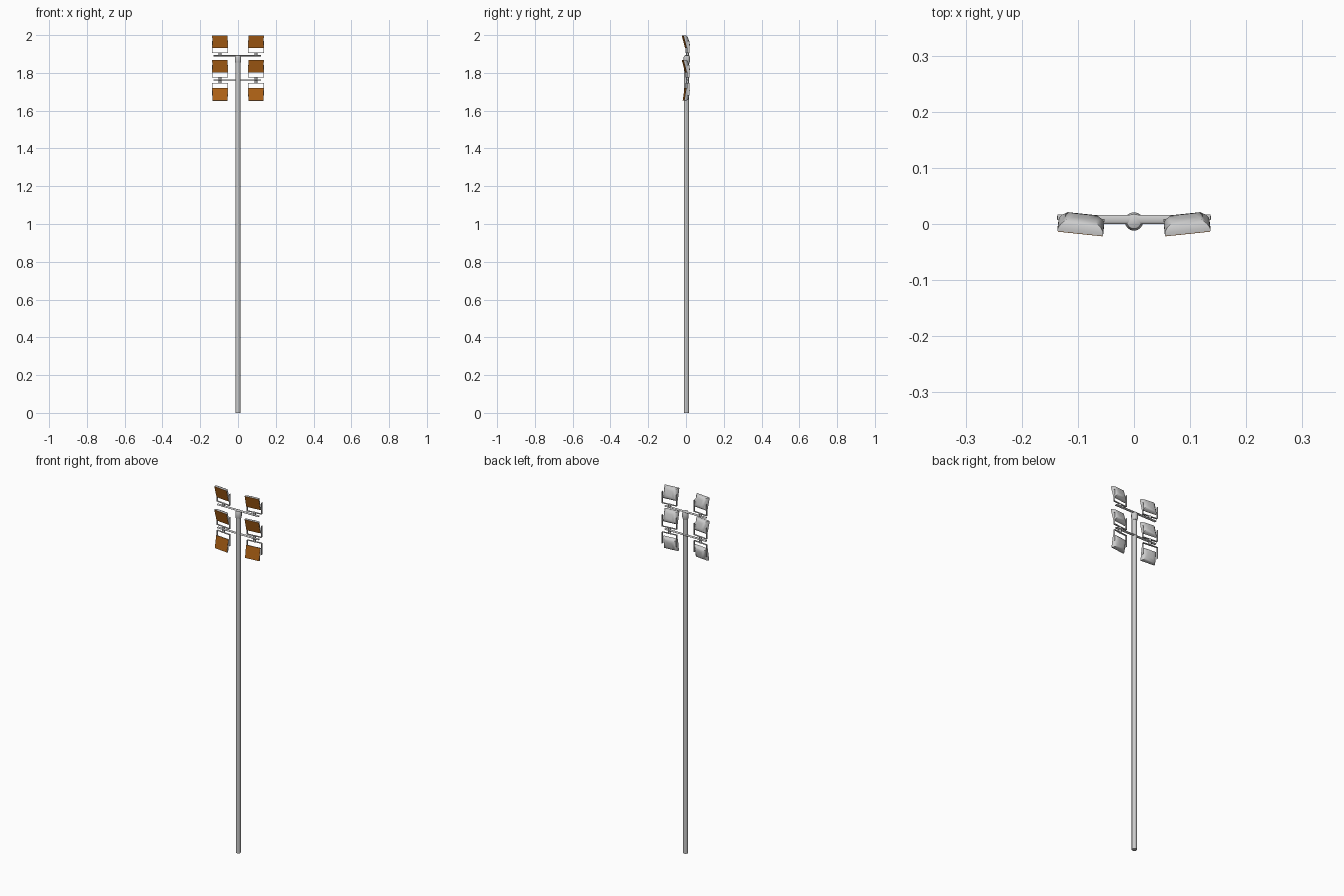
import bpy, bmesh, math
from mathutils import Matrix, Vector

if "Cube" in bpy.data.objects:
    bpy.data.objects.remove(bpy.data.objects["Cube"])

glass = bpy.data.materials.new("amber_glass")
glass.diffuse_color = (0.44, 0.125, 0.008, 1)
glass.use_nodes = True
glass.node_tree.nodes["Principled BSDF"].inputs["Base Color"].default_value = glass.diffuse_color
POLE_Y, BAR_Y, LAMP_X = 0.003, 0.008, -0.095


def finish(name, bm, mirror=False, mat=None, smooth=True):
    bmesh.ops.recalc_face_normals(bm, faces=bm.faces)
    me = bpy.data.meshes.new(name)
    bm.to_mesh(me)
    bm.free()
    ob = bpy.data.objects.new(name, me)
    bpy.context.collection.objects.link(ob)
    if mat:
        me.materials.append(mat)
    if mirror:
        ob.modifiers.new("Mirror", 'MIRROR')
    if smooth:
        bpy.ops.object.select_all(action='DESELECT')
        ob.select_set(True)
        bpy.context.view_layer.objects.active = ob
        bpy.ops.object.shade_smooth_by_angle(angle=math.radians(40))
    return ob


def loft(bm, rings):
    """Skin a list of equal-length point rings and cap both ends."""
    vs = [[bm.verts.new(p) for p in r] for r in rings]
    n = len(vs[0])
    for a, b in zip(vs, vs[1:]):
        for i in range(n):
            bm.faces.new((a[i], a[(i + 1) % n], b[(i + 1) % n], b[i]))
    bm.faces.new(vs[0])
    bm.faces.new(vs[-1])


def turned(name, profile, y, n=16):
    bm = bmesh.new()
    loft(bm, [[(r * math.cos(2 * math.pi * i / n), y + r * math.sin(2 * math.pi * i / n), z)
               for i in range(n)] for r, z in profile])
    return finish(name, bm)


def box(bm, centre, size, m=Matrix()):
    bmesh.ops.create_cube(bm, size=1, matrix=m @ Matrix.Translation(centre) @ Matrix.Diagonal((*size, 1)))


# Straight pole and the collar at its top
turned("pole", [(0.013, 0), (0.013, 1.87)], POLE_Y)
turned("pole_collar", [(0.0132, 1.85), (0.0165, 1.862), (0.0165, 1.884), (0.013, 1.892), (0.006, 1.895)],
       POLE_Y + 0.0015)

# Two flattened cross bars
for name, z in (("upper_cross_bar", 1.891), ("lower_cross_bar", 1.763)):
    bm = bmesh.new()
    loft(bm, [[(x, BAR_Y + 0.008 * math.cos(math.pi * i / 6), z + 0.003 * math.sin(math.pi * i / 6))
               for i in range(12)] for x in (-0.13, 0.122)])
    finish(name, bm)

# Floodlights: (name, lamp centre height, depth, tilt, +1 standing on bar / -1 hanging)
rows = (("top", 1.964, -0.008, 15, 1), ("middle", 1.835, -0.008, 15, 1), ("bottom", 1.687, -0.007, -9, -1))
yaw = Matrix.Rotation(math.radians(-6), 4, 'Z')
for row, z, y0, tilt, up in rows:
    place = Matrix.Translation((LAMP_X, y0, z)) @ yaw @ Matrix.Rotation(math.radians(tilt), 4, 'X')

    # Housing tapering toward a domed back
    bm = bmesh.new()
    rings = []
    for hw, hh, y in ((0.041, 0.0345, 0), (0.0405, 0.034, 0.006), (0.036, 0.031, 0.013),
                      (0.026, 0.024, 0.021), (0.014, 0.013, 0.023)):
        rings.append([place @ Vector((sx * hw, y, sz * hh))
                      for sx, sz in ((-1, -1), (1, -1), (1, 1), (-1, 1))])
    loft(bm, rings)
    finish(row + "_lamp_housing", bm, mirror=True)

    # Coloured front glass
    bm = bmesh.new()
    box(bm, (0, -0.0005, 0), (0.080, 0.0015, 0.067), place)
    finish(row + "_lamp_glass", bm, mirror=True, mat=glass, smooth=False)

    # U-shaped bracket with its stub to the bar
    at = Matrix.Translation((LAMP_X, BAR_Y, z)) @ yaw
    bm = bmesh.new()
    box(bm, (0, 0, -0.058 * up), (0.084, 0.010, 0.002), at)
    for s in (-1, 1):
        box(bm, (s * 0.0415, 0, -0.026 * up), (0.0015, 0.010, 0.064), at)
    bmesh.ops.create_cone(bm, cap_ends=True, segments=12, radius1=0.007, radius2=0.007, depth=0.016,
                          matrix=at @ Matrix.Translation((0, 0, -0.065 * up)))
    finish(row + "_lamp_bracket", bm, mirror=True)
